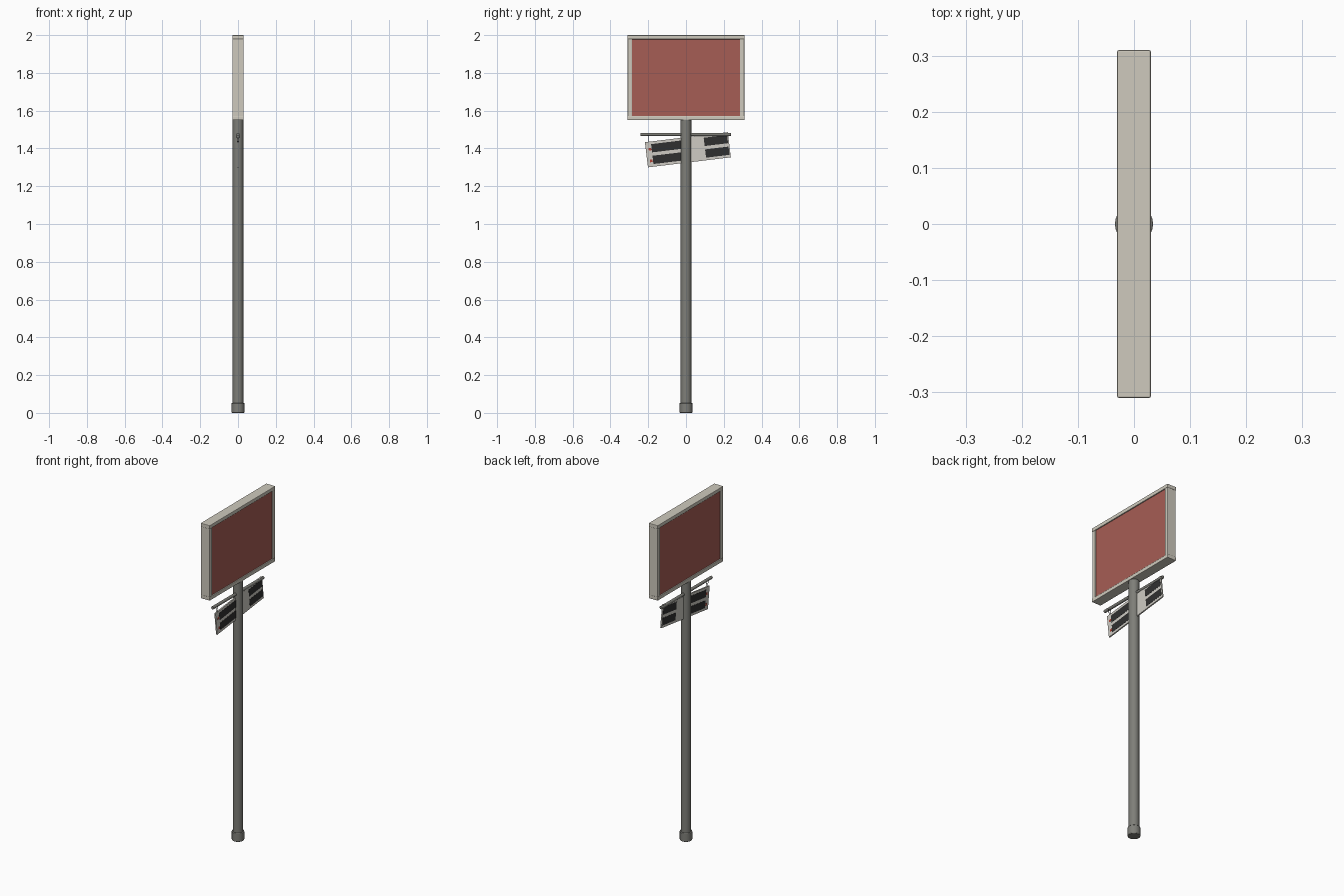
import bpy
import math
from mathutils import Matrix, Vector

if "Cube" in bpy.data.objects:
    bpy.data.objects.remove(bpy.data.objects["Cube"])


def material(name, r, g, b):
    m = bpy.data.materials.new(name)
    m.use_nodes = True
    m.diffuse_color = (r, g, b, 1)
    bsdf = m.node_tree.nodes["Principled BSDF"]
    bsdf.inputs["Base Color"].default_value = (r, g, b, 1)
    bsdf.inputs["Roughness"].default_value = 0.7
    return m


cream = material("cream frame", 0.62, 0.59, 0.51)
red = material("faded red panel", 0.38, 0.11, 0.09)
steel = material("grey steel", 0.21, 0.21, 0.19)
dark = material("charcoal", 0.03, 0.03, 0.03)
white = material("off white", 0.62, 0.6, 0.55)
bright = material("red mark", 0.42, 0.06, 0.04)


def box(name, centre, size, mat, bevel=0, frame=None):
    bpy.ops.mesh.primitive_cube_add(size=1)
    ob = bpy.context.object
    ob.name = name
    ob.data.transform(Matrix.Translation(centre) @ Matrix.Diagonal((*size, 1)))
    if frame:
        ob.data.transform(frame)
    ob.data.materials.append(mat)
    if bevel:
        mod = ob.modifiers.new("soft edges", "BEVEL")
        mod.width = bevel
        mod.segments = 2
    return ob


def tube(name, start, end, radius, mat, sides=24):
    a, b = Vector(start), Vector(end)
    bpy.ops.mesh.primitive_cylinder_add(vertices=sides, radius=radius, depth=(b - a).length)
    ob = bpy.context.object
    ob.name = name
    turn = (b - a).to_track_quat("Z", "Y").to_matrix().to_4x4()
    ob.data.transform(Matrix.Translation((a + b) / 2) @ turn)
    ob.data.materials.append(mat)
    bpy.ops.object.shade_smooth_by_angle(angle=math.radians(35))
    return ob


# Pole with base collar
tube("pole", (0, 0, 0), (0, 0, 1.56), 0.028, steel)
collar = tube("base_collar", (0, 0, 0), (0, 0, 0.052), 0.034, steel)
mod = collar.modifiers.new("soft edges", "BEVEL")
mod.width = 0.003
mod.segments = 2

# Billboard frame and recessed panel
for name, z in (("bottom_rail", 1.562), ("top_rail", 1.989)):
    box(name, (0, 0, z), (0.06, 0.62, 0.022), cream, 0.003)
for name, side in (("front_rail", -1), ("back_rail", 1)):
    box(name, (0, side * 0.297, 1.775), (0.058, 0.024, 0.41), cream, 0.003)
box("board_panel", (0, 0, 1.775), (0.048, 0.58, 0.415), red)

# Rod through the pole that carries the small sign
tube("hanging_rod", (0, -0.24, 1.474), (0, 0.237, 1.474), 0.009, steel, 12)

# Tilted small sign
tilt = Matrix.Translation((0, 0.01, 1.393)) @ Matrix.Rotation(math.radians(6.9), 4, "X")
box("small_sign", (0, 0, 0), (0.008, 0.442, 0.134), white, 0, tilt)

# Painted blocks on both faces of the small sign
for face in (-1, 1):
    x = face * 0.0043
    for v in (-0.031, 0.031):
        box("dark_block_long", (x, -0.11, v), (0.001, 0.16, 0.044), dark, 0, tilt)
        box("dark_block_short", (x, 0.153, v), (0.001, 0.125, 0.044), dark, 0, tilt)
        box("red_mark", (x, -0.199, v - 0.004), (0.001, 0.014, 0.014), bright, 0, tilt)

# Wire hangers from the rod to the sign
for y, z in ((-0.2, 1.43), (0.2, 1.47)):
    for side in (-1, 1):
        tube("wire_hanger", (side * 0.007, y, 1.472), (side * 0.002, y, z), 0.0015, dark, 6)
